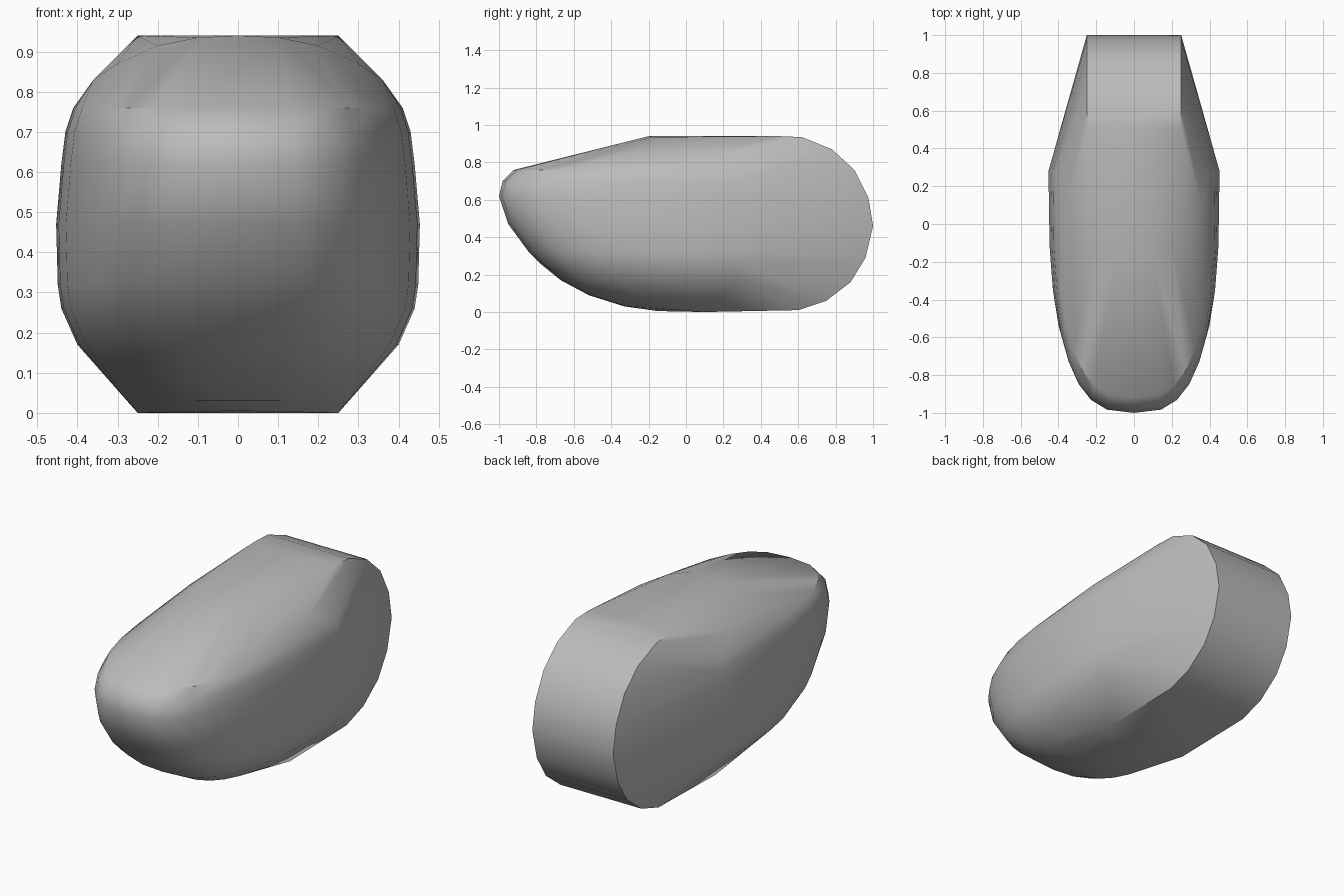
import bpy, bmesh, math

cube = bpy.data.objects.get("Cube")
if cube:
    bpy.data.objects.remove(cube, do_unlink=True)

grey = bpy.data.materials.new("plain grey")
grey.use_nodes = True
colour = (0.5, 0.5, 0.5, 1)
grey.diffuse_color = colour
grey.node_tree.nodes["Principled BSDF"].inputs["Base Color"].default_value = colour

WIDEST_Y = 0.28


def nose_ring(z, tip, width, steps=8, power=2.9):
    """Half-oval outline at height z, from the nose tip back to the widest line."""
    points = []
    for i in range(steps + 1):
        a = math.pi / 2 * i / steps
        x = width * math.sin(a) ** (2 / power)
        y = WIDEST_Y - (WIDEST_Y - tip) * math.cos(a) ** (2 / power)
        points.append((x, y, z))
    return points


# Rounded nose: height, tip position, half width
rings = [(0.76, -0.92, 0.41), (0.70, -0.98, 0.43), (0.62, -1.0, 0.44),
         (0.47, -0.95, 0.453), (0.32, -0.84, 0.449), (0.26, -0.78, 0.44),
         (0.17, -0.67, 0.40)]
points = [p for ring in rings for p in nose_ring(*ring)]

# Gently crowned roof edge and curved belly
points += [(0, -0.2, 0.94), (0.1, -0.18, 0.935), (0.2, -0.12, 0.915),
           (0.3, -0.02, 0.87), (0.36, 0.1, 0.83)]
points += nose_ring(0.09, -0.52, 0.32) + nose_ring(0.03, -0.33, 0.2)
points += [(0, -0.15, 0.005), (0.1, 0, 0.005)]

# Flat-sided rear drum: outline of its rim
rim = [(0.5, 0.94), (0.62, 0.935), (0.78, 0.87), (0.9, 0.76), (0.975, 0.61),
       (1.0, 0.46), (0.96, 0.29), (0.88, 0.16), (0.75, 0.06), (0.6, 0.01),
       (0.1, 0.0)]
points += [(0.25, y, z) for y, z in rim]

# Skin both mirrored halves as one convex body
bm = bmesh.new()
for x, y, z in points:
    for side in ((1, -1) if x > 0.001 else (1,)):
        bm.verts.new((side * x, y, z))
bmesh.ops.remove_doubles(bm, verts=bm.verts, dist=0.002)
bmesh.ops.convex_hull(bm, input=bm.verts, use_existing_faces=False)
loose = [v for v in bm.verts if not v.link_faces]
bmesh.ops.delete(bm, geom=loose, context="VERTS")
bmesh.ops.recalc_face_normals(bm, faces=bm.faces)

mesh = bpy.data.meshes.new("rounded_body")
bm.to_mesh(mesh)
bm.free()
mesh.materials.append(grey)
body = bpy.data.objects.new("rounded_body", mesh)
bpy.context.collection.objects.link(body)

bpy.ops.object.select_all(action="DESELECT")
body.select_set(True)
bpy.context.view_layer.objects.active = body
bpy.ops.object.shade_smooth_by_angle(angle=math.radians(35))
